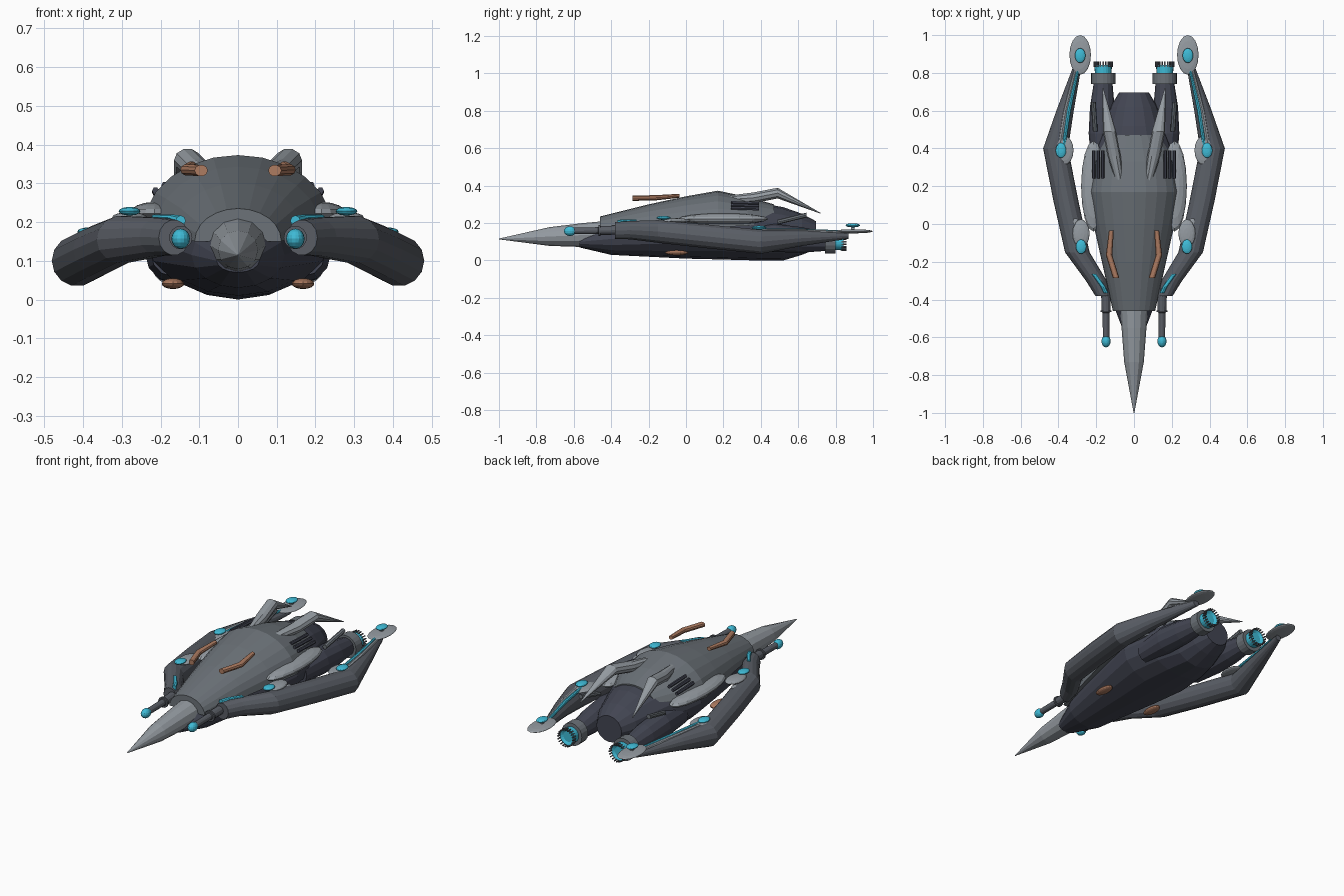
import bpy, bmesh
from math import sin, cos, pi
from mathutils import Matrix, Vector


def material(name, rgb):
    m = bpy.data.materials.new(name)
    m.diffuse_color = (*rgb, 1)
    return m


LIGHT = material("light_grey", (0.30, 0.33, 0.36))
GREY = material("mid_grey", (0.15, 0.17, 0.19))
ARM = material("arm_grey", (0.10, 0.11, 0.13))
DARK = material("dark_grey", (0.055, 0.06, 0.085))
BLUE = material("glow_blue", (0.05, 0.50, 0.68))
COPPER = material("copper", (0.42, 0.20, 0.12))


def finish(name, bm, mat, mirror):
    bmesh.ops.recalc_face_normals(bm, faces=bm.faces)
    me = bpy.data.meshes.new(name)
    bm.to_mesh(me)
    bm.free()
    ob = bpy.data.objects.new(name, me)
    bpy.context.collection.objects.link(ob)
    me.materials.append(mat)
    if mirror:
        ob.modifiers.new("Mirror", "MIRROR")
    return ob


def loft(name, sections, mat, sides=12, mirror=True, half=False):
    """Skin elliptical sections (x, y, z, rx, rz) lying across the y axis."""
    bm = bmesh.new()
    rings = []
    for x, y, z, rx, rz in sections:
        if half:
            angs = [pi * i / (sides - 1) for i in range(sides)]
        else:
            angs = [2 * pi * i / sides for i in range(sides)]
        rings.append([bm.verts.new((x + rx * cos(a), y, z + rz * sin(a))) for a in angs])
    for a, b in zip(rings, rings[1:]):
        for i in range(sides):
            j = (i + 1) % sides
            bm.faces.new((a[i], a[j], b[j], b[i]))
    bm.faces.new(rings[0])
    bm.faces.new(rings[-1])
    return finish(name, bm, mat, mirror)


def ellipsoid(name, c, r, mat, mirror=True, tilt=0):
    bm = bmesh.new()
    m = Matrix.Translation(Vector(c)) @ Matrix.Rotation(tilt, 4, 'Y') @ Matrix.Diagonal((*r, 1))
    bmesh.ops.create_uvsphere(bm, u_segments=16, v_segments=8, radius=1, matrix=m)
    return finish(name, bm, mat, mirror)


def span(y, top, bottom, w):
    return (0, y, (top + bottom) / 2, w, (top - bottom) / 2)


# Fuselage: nose cone, dark belly, grey upper shell
loft("nose_cone", [(0, -1, 0.115, 0.002, 0.002), (0, -0.73, 0.128, 0.052, 0.05),
                   (0, -0.55, 0.136, 0.066, 0.064), (0, -0.42, 0.14, 0.076, 0.072)],
     LIGHT, 12, False)
loft("lower_hull", [span(-0.57, 0.13, 0.07, 0.055), span(-0.40, 0.20, 0.03, 0.12),
                    span(0.0, 0.28, 0.01, 0.20), span(0.2, 0.31, 0.005, 0.237),
                    span(0.38, 0.31, 0.0, 0.21), span(0.52, 0.285, 0.0, 0.16),
                    span(0.62, 0.25, 0.03, 0.125), span(0.695, 0.21, 0.06, 0.08)],
     DARK, 16, False)
loft("upper_hull", [(0, -0.46, 0.15, 0.112, 0.085), (0, -0.2, 0.17, 0.17, 0.13),
                    (0, 0.0, 0.178, 0.215, 0.165), (0, 0.17, 0.18, 0.246, 0.193),
                    (0, 0.33, 0.185, 0.222, 0.155), (0, 0.47, 0.21, 0.14, 0.09)],
     GREY, 13, False, True)

# Side pods and swept dorsal horns
ellipsoid("side_pod", (0.215, 0.2, 0.222), (0.065, 0.24, 0.03), LIGHT)
loft("dorsal_horn", [(0.075, 0.22, 0.325, 0.02, 0.022), (0.105, 0.36, 0.335, 0.035, 0.03),
                     (0.13, 0.49, 0.36, 0.035, 0.03), (0.165, 0.72, 0.252, 0.002, 0.002)],
     LIGHT, 10)

# Roof vents: three slats on each shoulder
for i in range(3):
    x, z = 0.165 + 0.024 * i, 0.309 - 0.014 * i
    loft("vent_slat", [(x, 0.24, z, 0.009, 0.01), (x, 0.39, z - 0.005, 0.009, 0.01)], DARK, 6)

# Copper roof rods and belly lights
loft("copper_rod", [(0.095, -0.285, 0.333, 0.017, 0.015), (0.132, -0.165, 0.335, 0.017, 0.015),
                    (0.12, -0.035, 0.346, 0.013, 0.011)], COPPER, 10)
ellipsoid("belly_light", (0.168, -0.05, 0.041), (0.029, 0.062, 0.014), COPPER)

# Curved side arms
loft("side_arm", [(0.165, -0.38, 0.16, 0.04, 0.046), (0.20, -0.30, 0.162, 0.055, 0.05),
                  (0.30, -0.15, 0.155, 0.065, 0.062), (0.36, 0.12, 0.128, 0.066, 0.065),
                  (0.415, 0.40, 0.10, 0.066, 0.066), (0.365, 0.60, 0.118, 0.046, 0.045),
                  (0.29, 0.87, 0.132, 0.018, 0.016)], ARM, 14)
loft("arm_glow_strip", [(0.378, 0.37, 0.163, 0.009, 0.008), (0.345, 0.60, 0.162, 0.012, 0.009),
                        (0.287, 0.86, 0.154, 0.007, 0.006)], BLUE, 8)
loft("arm_rail", [(0.398, 0.38, 0.157, 0.012, 0.012), (0.362, 0.60, 0.158, 0.013, 0.011),
                  (0.297, 0.86, 0.148, 0.01, 0.008)], LIGHT, 8)
loft("front_glow_strip", [(0.148, -0.365, 0.203, 0.013, 0.014), (0.165, -0.33, 0.211, 0.013, 0.008),
                          (0.212, -0.265, 0.214, 0.012, 0.006)], BLUE, 8)

# Joint discs with glowing centres
ellipsoid("joint_plate_front", (0.28, -0.05, 0.212), (0.045, 0.075, 0.014), LIGHT)
ellipsoid("joint_light_front", (0.28, -0.12, 0.228), (0.028, 0.038, 0.011), BLUE)
ellipsoid("joint_plate_mid", (0.37, 0.39, 0.158), (0.05, 0.078, 0.012), LIGHT)
ellipsoid("joint_light_mid", (0.387, 0.39, 0.175), (0.028, 0.04, 0.011), BLUE)
ellipsoid("tail_plate", (0.285, 0.895, 0.156), (0.057, 0.105, 0.011), LIGHT)
ellipsoid("tail_light", (0.285, 0.892, 0.188), (0.028, 0.039, 0.011), BLUE)
loft("tail_light_stem", [(0.285, 0.882, 0.172, 0.008, 0.016),
                         (0.285, 0.902, 0.172, 0.008, 0.016)], LIGHT, 8)
ellipsoid("arm_stud", (0.312, 0.0, 0.195), (0.018, 0.03, 0.007), LIGHT)

# Front guns
loft("gun_barrel", [(0.148, -0.61, 0.158, 0.017, 0.017), (0.148, -0.47, 0.16, 0.018, 0.018),
                    (0.148, -0.465, 0.16, 0.023, 0.023), (0.15, -0.34, 0.163, 0.025, 0.025)], ARM)
loft("gun_collar", [(0.148, -0.467, 0.16, 0.03, 0.03), (0.148, -0.457, 0.16, 0.03, 0.03)], ARM, 16)
ellipsoid("gun_tip", (0.148, -0.62, 0.157), (0.024, 0.033, 0.026), BLUE)

# Rear engines
EX, EZ = 0.163, 0.10
loft("engine_nacelle", [(0.17, 0.30, 0.12, 0.055, 0.06), (0.172, 0.48, 0.12, 0.068, 0.075),
                        (0.168, 0.62, 0.11, 0.065, 0.068), (EX, 0.76, EZ, 0.048, 0.048)], DARK)
loft("engine_ring", [(EX, 0.742, EZ, 0.064, 0.064), (EX, 0.80, EZ, 0.064, 0.064)], GREY, 20)
loft("engine_glow", [(EX, 0.79, EZ, 0.044, 0.044), (EX, 0.842, EZ, 0.046, 0.046),
                     (EX, 0.832, EZ, 0.03, 0.03)], BLUE, 20)
bm = bmesh.new()
for i in range(20):
    a = 2 * pi * i / 20
    m = (Matrix.Translation((EX, 0.845, EZ)) @ Matrix.Rotation(a, 4, 'Y')
         @ Matrix.Translation((0.047, 0, 0)) @ Matrix.Diagonal((0.007, 0.028, 0.006, 1)))
    bmesh.ops.create_cube(bm, size=1, matrix=m)
finish("engine_teeth", bm, ARM, True)

# Exhaust pipes behind the pods
loft("exhaust_pipe", [(0.205, 0.49, 0.205, 0.013, 0.013), (0.215, 0.645, 0.243, 0.013, 0.013)],
     GREY, 8)
